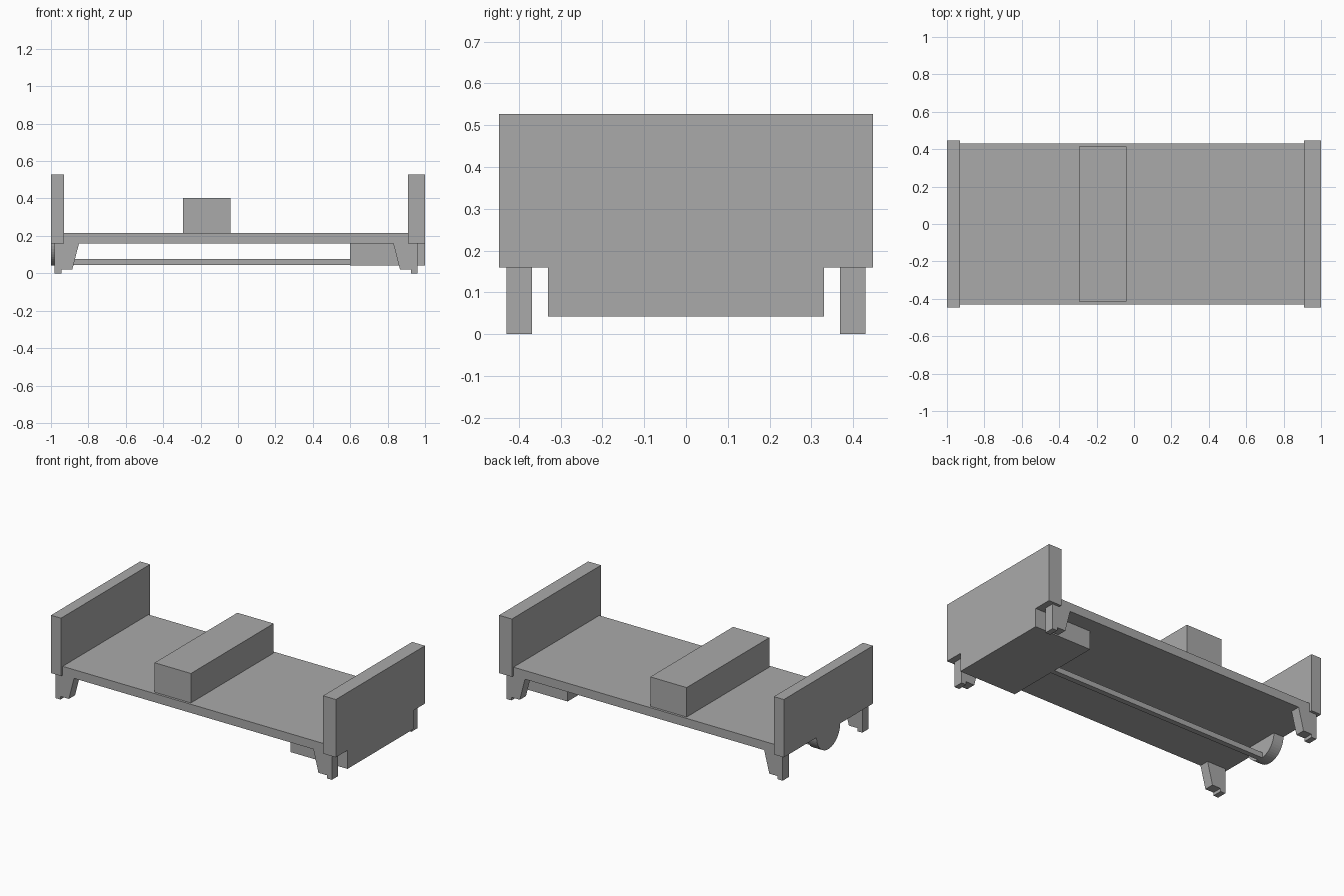
import bpy
import bmesh
import math

cube = bpy.data.objects.get("Cube")
if cube:
    bpy.data.objects.remove(cube, do_unlink=True)

grey = bpy.data.materials.new("plain grey")
grey.use_nodes = True
colour = (0.4, 0.4, 0.4, 1)
grey.diffuse_color = colour
grey.node_tree.nodes["Principled BSDF"].inputs["Base Color"].default_value = colour


def add_prism(name, outline, direction):
    """Extrude a planar outline along a direction."""
    bm = bmesh.new()
    face = bm.faces.new([bm.verts.new(p) for p in outline])
    result = bmesh.ops.extrude_face_region(bm, geom=[face])
    verts = [v for v in result["geom"] if isinstance(v, bmesh.types.BMVert)]
    bmesh.ops.translate(bm, verts=verts, vec=direction)
    # Keep the starting cap so the prism is closed
    if not face.is_valid:
        bm.faces.new([v for v in bm.verts if v not in verts])
    bmesh.ops.recalc_face_normals(bm, faces=bm.faces[:])
    mesh = bpy.data.meshes.new(name)
    bm.to_mesh(mesh)
    bm.free()
    mesh.materials.append(grey)
    obj = bpy.data.objects.new(name, mesh)
    bpy.context.collection.objects.link(obj)
    return obj


def add_box(name, x0, x1, half_y, z0, z1):
    outline = [(x0, -half_y, z0), (x1, -half_y, z0), (x1, -half_y, z1), (x0, -half_y, z1)]
    return add_prism(name, outline, (0, 2 * half_y, 0))


UNDERSIDE = 0.16
DECK_TOP = 0.215

# Deck, end boards and load
add_box("deck", -0.93, 0.91, 0.43, UNDERSIDE, DECK_TOP)
add_box("left_end_board", 0.91, 1.0, 0.447, UNDERSIDE, 0.527)
add_box("right_end_board", -1.0, -0.93, 0.447, UNDERSIDE, 0.527)
add_box("cross_block", -0.295, -0.04, 0.415, DECK_TOP, 0.402)

# Underside housing and shaft
add_box("housing", 0.6, 1.0, 0.33, 0.042, UNDERSIDE)
add_box("shaft", -0.94, 0.6, 0.017, 0.043, 0.077)

# Half round plate under the right end board
radius = 0.118
steps = 24
arc = [math.pi * (1 + i / steps) for i in range(steps + 1)]
half_round = [(-1.0, radius * math.cos(a), UNDERSIDE + radius * math.sin(a)) for a in arc]
add_prism("half_round_plate", half_round, (0.07, 0, 0))

# Tapered legs, each with a stepped foot on its outer edge
LEG = [(0, UNDERSIDE), (0, 0), (0.035, 0), (0.035, 0.02), (0.094, 0.02), (0.13, UNDERSIDE)]
for end, outer, inward in (("left", 0.96, -1), ("right", -0.98, 1)):
    for side, y in (("front", -0.43), ("back", 0.368)):
        outline = [(outer + inward * d, y, z) for d, z in LEG]
        add_prism(f"{end}_{side}_leg", outline, (0, 0.062, 0))
